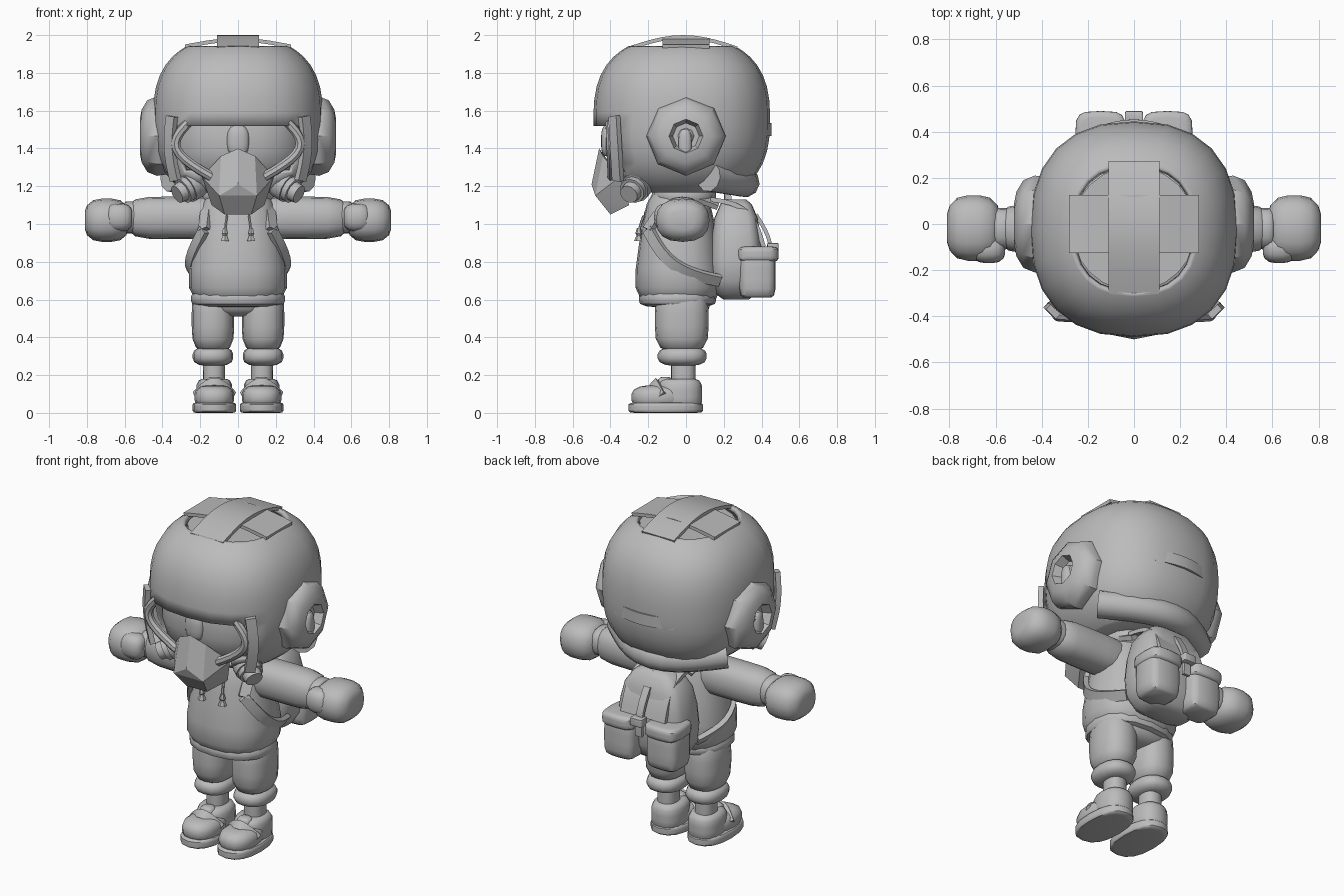
import bpy, bmesh, math
from mathutils import Vector

cube = bpy.data.objects.get("Cube")
if cube:
    bpy.data.objects.remove(cube, do_unlink=True)

colour = (.5, .5, .5, 1)
grey = bpy.data.materials.new("plain grey")
grey.use_nodes = True
grey.diffuse_color = colour
grey.node_tree.nodes["Principled BSDF"].inputs["Base Color"].default_value = colour


def finish(name, bm, mirror=False, angle=40):
    mesh = bpy.data.meshes.new(name)
    bm.to_mesh(mesh)
    bm.free()
    mesh.materials.append(grey)
    obj = bpy.data.objects.new(name, mesh)
    bpy.context.collection.objects.link(obj)
    bpy.ops.object.select_all(action="DESELECT")
    obj.select_set(True)
    bpy.context.view_layer.objects.active = obj
    bpy.ops.object.shade_smooth_by_angle(angle=math.radians(angle))
    if mirror:
        obj.modifiers.new("Mirror", "MIRROR").use_mirror_merge = False
    return obj


def skin(name, loops, cut=None, **options):
    """Join loops of points into a closed surface, then remove the faces chosen by cut."""
    bm = bmesh.new()
    rings = [[bm.verts.new(point) for point in loop] for loop in loops]
    for low, high in zip(rings, rings[1:]):
        for i in range(len(low)):
            bm.faces.new((low[i - 1], low[i], high[i], high[i - 1]))
    bm.faces.new(rings[0][::-1])
    bm.faces.new(rings[-1])
    bmesh.ops.recalc_face_normals(bm, faces=bm.faces)
    if cut:
        unwanted = [face for face in bm.faces if cut(face.calc_center_median())]
        bmesh.ops.delete(bm, geom=unwanted, context="FACES")
    return finish(name, bm, **options)


def circle(sides, offset=0.0):
    turns = [math.tau * (i + offset) / sides for i in range(sides)]
    return [(math.cos(turn), math.sin(turn)) for turn in turns]


def signed_power(value, power):
    return math.copysign(abs(value) ** power, value)


def barrel(name, low, high, axis="z", power=3, square=2.4, taper=0, end=.97,
           rows=8, sides=16, **options):
    """Rounded solid filling the box from low to high, lying along one axis."""
    middle = (Vector(low) + Vector(high)) / 2
    half = (Vector(high) - Vector(low)) / 2
    along = "xyz".index(axis)
    loops = []
    for row in range(rows):
        height = end * math.sin(math.pi * (row / (rows - 1) - .5))
        width = (1 - abs(height) ** power) ** (1 / power) * (1 + taper * height)
        loop = []
        for c, s in circle(sides):
            offset = Vector()
            offset[along] = half[along] * height / end ** (rows < 10)
            offset[along - 2] = half[along - 2] * width * signed_power(c, 2 / square)
            offset[along - 1] = half[along - 1] * width * signed_power(s, 2 / square)
            loop.append(middle + offset)
        loops.append(loop)
    return skin(name, loops, **options)


def turned(name, profile, at, axis, sides=12, **options):
    """Turn a profile of (distance, radius) pairs about an axis."""
    spin = Vector((0, 0, 1)).rotation_difference(Vector(axis))
    skin(name, [[Vector(at) + spin @ Vector((r * c, r * s, d)) for c, s in circle(sides)]
                for d, r in profile], **options)


def strip(name, start, stop, bulge, centre, width, depth, sides=4, steps=10, **options):
    """Sweep a flat strap or a round tube along a bulging arc, facing away from a centre."""
    start, stop, bulge = Vector(start), Vector(stop), Vector(bulge)
    loops = []
    for step in range(steps + 1):
        t = step / steps
        point = start.lerp(stop, t) + bulge * math.sin(math.pi * t)
        tangent = (stop - start + bulge * math.pi * math.cos(math.pi * t)).normalized()
        across = tangent.cross(point - Vector(centre)).normalized()
        outward = across.cross(tangent)
        grow = math.sqrt(2) if sides == 4 else 1
        loops.append([point + grow * (across * width * c + outward * depth * s)
                      for c, s in circle(sides, .5)])
    skin(name, loops, **options)


# Helmet shell with a face opening and an open crown over a sunken floor
def helmet_opening(centre):
    in_face = 1.18 < centre.z < 1.53 and centre.y < -.34
    return in_face or centre.z > 1.94


helmet = barrel("helmet", (-.45, -.49, 1.12), (.45, .445, 1.99), power=2.6, end=.89,
                rows=18, sides=24, cut=helmet_opening)
shell = helmet.modifiers.new("Thickness", "SOLIDIFY")
shell.thickness = .03
shell.offset = -1
turned("crown_floor", [(0, .27), (.01, .27)], at=(0, -.02, 1.9), axis=(0, 0, 1), sides=24)
barrel("face", (-.37, -.43, 1.18), (.37, .3, 1.72), sides=24)
barrel("nose_bridge", (-.06, -.45, 1.36), (.06, -.38, 1.52))

# Crossed crown plates and the slot plate on the rear
helmet_middle = (0, 0, 1.5)
strip("crown_plate_long", (0, -.3, 1.93), (0, .27, 1.93), bulge=(0, 0, .06),
      centre=helmet_middle, width=.11, depth=.01)
strip("crown_plate_cross", (-.28, 0, 1.94), (.28, 0, 1.94), bulge=(0, 0, .035),
      centre=helmet_middle, width=.125, depth=.01)
strip("rear_slot_plate", (-.2, .4, 1.5), (.2, .4, 1.5), bulge=(0, .045, 0),
      centre=helmet_middle, width=.035, depth=.008)

# Ear cups with hollow centres
ear = dict(at=(0, 0, 1.465), axis=(1, 0, 0), sides=8, mirror=True)
turned("ear_cup", [(.36, .2), (.43, .21), (.48, .19), (.51, .14), (.52, .09), (.47, .07)], **ear)
turned("ear_knob", [(.46, .05), (.49, .03)], **ear)
barrel("ear_fin", (.46, -.04, 1.34), (.51, .03, 1.5), mirror=True)

# Padding round the nape
strip("nape_padding", (-.36, .12, 1.25), (.36, .12, 1.25), bulge=(0, .19, -.03),
      centre=helmet_middle, width=.08, depth=.08, sides=10)

# Goggle brackets, hoses, mask and filters
strip("goggle_bracket", (.35, -.38, 1.57), (.33, -.36, 1.23), bulge=(.02, 0, 0),
      centre=helmet_middle, width=.03, depth=.015, mirror=True)
strip("hose", (.25, -.4, 1.55), (.14, -.39, 1.25), bulge=(.13, 0, 0),
      centre=helmet_middle, width=.026, depth=.026, sides=8, mirror=True)

mask = bmesh.new()
for x, y, z in [(0, -.46, 1.4), (.09, -.44, 1.36), (.19, -.35, 1.25), (.1, -.48, 1.15),
                (0, -.5, 1.21), (.07, -.4, 1.05), (.14, -.3, 1.1)]:
    for side in (-x, x):
        mask.verts.new((side, y, z))
bmesh.ops.remove_doubles(mask, verts=mask.verts, dist=.001)
bmesh.ops.convex_hull(mask, input=mask.verts)
finish("mask", mask, angle=15)

turned("filter", [(-.1, .05), (0, .08), (.05, .08), (.05, .07), (.08, .07), (.08, .055),
                  (.12, .05)], at=(.23, -.25, 1.21), axis=(.7, -.4, -.4), mirror=True)

# Hooded top with drawstrings
barrel("torso", (-.24, -.25, .57), (.24, .17, 1.2), power=4, taper=-.22, rows=9, sides=20)
barrel("torso_hem", (-.25, -.25, .56), (.25, .16, .65), power=4)
barrel("hood_collar", (-.19, -.18, 1.08), (.19, .16, 1.22))
strip("drawstring", (.05, -.18, 1.12), (.07, -.25, .96), bulge=(0, -.01, 0),
      centre=helmet_middle, width=.007, depth=.007, sides=6, mirror=True)
turned("drawstring_end", [(0, .01), (.03, .018), (.04, .012), (.07, .025)],
       at=(.07, -.25, .98), axis=(0, 0, -1), sides=6, mirror=True)

# Sleeves, cuffs and fists
arm = dict(axis="x", mirror=True)
barrel("sleeve", (.05, -.13, .92), (.57, .09, 1.145), power=5, **arm)
barrel("cuff", (.53, -.11, .95), (.61, .07, 1.12), power=5, **arm)
barrel("fist", (.58, -.16, .905), (.81, .125, 1.135), **arm)
barrel("thumb", (.56, -.17, .96), (.7, -.04, 1.11), **arm)

# Baggy trousers and ankles
barrel("hips", (-.22, -.17, .51), (.22, .13, .68))
barrel("trouser_leg", (.02, -.165, .33), (.245, .12, .66), power=4, mirror=True)
barrel("trouser_cuff", (.025, -.15, .25), (.24, .11, .35), mirror=True)
barrel("ankle", (.07, -.08, .1), (.185, .05, .3), power=9, mirror=True)

# Shoes
barrel("shoe_sole", (.01, -.305, 0), (.24, .09, .055), power=8, mirror=True)
barrel("shoe_toe", (.02, -.29, .02), (.23, 0, .145), mirror=True)
barrel("shoe_heel", (.03, -.15, .02), (.22, .085, .18), power=5, mirror=True)
barrel("shoe_tongue", (.08, -.15, .12), (.17, -.07, .19), mirror=True)
strip("shoe_strap", (.025, -.13, .09), (.225, -.13, .09), bulge=(0, -.04, .07),
      centre=(.125, 0, 0), width=.025, depth=.01, mirror=True)

# Backpack with lid, pockets and buckle
pack_middle = (0, .15, .85)
barrel("backpack", (-.22, .13, .6), (.22, .4, 1.13), square=4, taper=-.12, sides=20)
strip("backpack_lid", (0, .13, 1.13), (0, .41, .88), bulge=(0, .05, .06),
      centre=pack_middle, width=.15, depth=.012)
barrel("pocket", (.04, .28, .61), (.25, .475, .86), power=6, square=4, mirror=True)
barrel("pocket_flap", (.035, .27, .8), (.255, .49, .88), power=6, square=4, mirror=True)
strip("lid_strap", (0, .37, 1.05), (0, .45, .78), bulge=(0, .03, 0),
      centre=pack_middle, width=.022, depth=.01)
barrel("buckle", (-.04, .43, .85), (.04, .49, .9), power=9, square=9)
strip("carry_loop", (-.05, .22, 1.11), (.05, .22, 1.11), bulge=(0, 0, .05),
      centre=pack_middle, width=.018, depth=.008)

# Shoulder straps, over the shoulder and then back under the arm
chest_middle = (0, 0, .9)
webbing = dict(centre=chest_middle, width=.03, depth=.014, mirror=True)
strip("shoulder_strap", (.13, .17, 1.1), (.18, -.2, .97), bulge=(0, -.03, .1), **webbing)
strip("side_strap", (.18, -.2, .97), (.2, .18, .7), bulge=(.065, -.05, -.05), **webbing)
